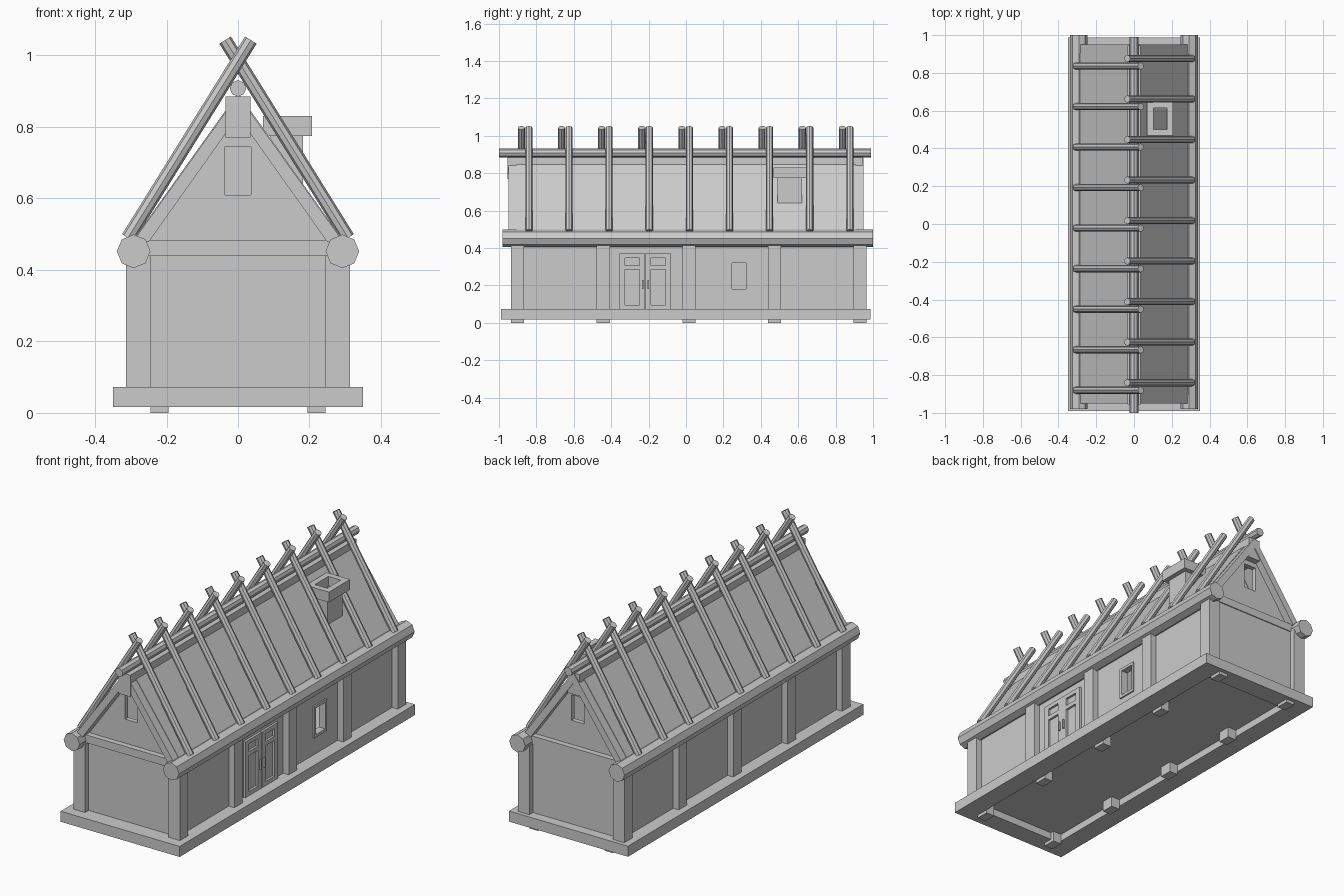
import bpy, bmesh, math
from mathutils import Vector

cube = bpy.data.objects.get("Cube")
if cube:
    bpy.data.objects.remove(cube, do_unlink=True)

GREY = (0.6, 0.6, 0.6, 1)
mat = bpy.data.materials.new("plain_grey")
mat.use_nodes = True
mat.diffuse_color = GREY
bsdf = next(n for n in mat.node_tree.nodes if n.type == 'BSDF_PRINCIPLED')
bsdf.inputs["Base Color"].default_value = GREY
bsdf.inputs["Roughness"].default_value = 0.8


def finish(name, bm):
    bmesh.ops.recalc_face_normals(bm, faces=bm.faces)
    me = bpy.data.meshes.new(name)
    bm.to_mesh(me)
    bm.free()
    me.materials.append(mat)
    ob = bpy.data.objects.new(name, me)
    bpy.context.scene.collection.objects.link(ob)
    return ob


def add_box(bm, x, y, z):
    vs = bmesh.ops.create_cube(bm, size=1)["verts"]
    for v in vs:
        v.co = [(a + b) / 2 + c * abs(b - a) for c, (a, b) in zip(v.co, (x, y, z))]


def boxes(name, items):
    bm = bmesh.new()
    for item in items:
        add_box(bm, *item)
    return finish(name, bm)


def frame(name, x, y, z, t):
    """Rectangular ring lying flat, with wall thickness t."""
    (x0, x1), (y0, y1) = x, y
    return boxes(name, [((x0, x0 + t), y, z), ((x1 - t, x1), y, z),
                        ((x0 + t, x1 - t), (y0, y0 + t), z),
                        ((x0 + t, x1 - t), (y1 - t, y1), z)])


def prism(name, points, y0, y1):
    """Profile in x and z, extruded along y."""
    bm = bmesh.new()
    face = bm.faces.new([bm.verts.new((x, y0, z)) for x, z in points])
    ext = bmesh.ops.extrude_face_region(bm, geom=[face])
    moved = [g for g in ext["geom"] if isinstance(g, bmesh.types.BMVert)]
    bmesh.ops.translate(bm, verts=moved, vec=(0, y1 - y0, 0))
    return finish(name, bm)


def pole(name, a, b, r):
    a, b = Vector(a), Vector(b)
    bm = bmesh.new()
    bmesh.ops.create_cone(bm, cap_ends=True, segments=8, radius1=r, radius2=r,
                          depth=(b - a).length)
    rot = (b - a).to_track_quat('Z', 'Y').to_matrix()
    for v in bm.verts:
        v.co = rot @ v.co + (a + b) / 2
    return finish(name, bm)


SILL_TOP = 0.073
POST_Y = [-0.9 + i * 0.4575 for i in range(5)]

# Base: hanging sill ring, floor and feet
frame("sill", (-0.35, 0.35), (-0.99, 0.987), (0.017, SILL_TOP), 0.105)
boxes("floor", [((-0.25, 0.25), (-0.89, 0.89), (0.055, 0.072))])
boxes("feet", [((s * 0.195, s * 0.245), (y - 0.035, y + 0.035), (0, 0.06))
               for s in (-1, 1) for y in POST_Y])

# Posts along both sides
for s in (-1, 1):
    boxes("left_posts" if s > 0 else "right_posts",
          [((s * 0.245, s * 0.313), (y - 0.035, y + 0.035), (SILL_TOP, 0.44)) for y in POST_Y])

# Walls, with a window opening on the left side
WX, WZ = (0.25, 0.28), (SILL_TOP, 0.45)
WIN_Y, WIN_Z = (0.245, 0.322), (0.18, 0.32)
boxes("left_wall", [(WX, (-0.9, WIN_Y[0]), WZ), (WX, (WIN_Y[1], 0.92), WZ),
                    (WX, WIN_Y, (WZ[0], WIN_Z[0])), (WX, WIN_Y, (WIN_Z[1], WZ[1]))])
boxes("right_wall", [((-0.28, -0.25), (-0.9, 0.92), WZ)])
boxes("front_wall", [((-0.25, 0.25), (-0.905, -0.875), WZ)])
boxes("back_wall", [((-0.25, 0.25), (0.905, 0.935), WZ)])

# Window frame
FX = (0.26, 0.288)
boxes("window_frame", [(FX, (0.23, 0.245), (0.165, 0.335)), (FX, (0.322, 0.335), (0.165, 0.335)),
                       (FX, WIN_Y, (0.165, 0.18)), (FX, WIN_Y, (0.32, 0.335))])

# Double door of stiles, rails and handles
door = []
for y0 in (-0.355, -0.2165):
    y1 = y0 + 0.1365
    door += [((0.28, 0.292), (y, y + 0.03), (SILL_TOP, 0.37)) for y in (y0, y1 - 0.03)]
    door += [((0.28, 0.292), (y0 + 0.03, y1 - 0.03), (z, z + 0.022))
             for z in (SILL_TOP, 0.285, 0.348)]
boxes("double_door", door)
boxes("door_handles", [((0.292, 0.302), (y, y + 0.008), (0.18, 0.23)) for y in (-0.236, -0.205)])

# Eave poles and ridge
for s in (-1, 1):
    pole("left_eave_pole" if s > 0 else "right_eave_pole",
         (s * 0.292, -0.98, 0.452), (s * 0.292, 1.0, 0.452), 0.047)
pole("ridge_pole", (0, -1.0, 0.908), (0, 0.99, 0.908), 0.023)
boxes("ridge_beam", [((-0.035, 0.035), (-0.955, 0.945), (0.77, 0.885))])

# Roof slopes
for s in (-1, 1):
    prism("left_roof" if s > 0 else "right_roof",
          [(s * 0.3, 0.475), (0, 0.895), (0, 0.85), (s * 0.268, 0.475)], -0.905, 0.905)

# Gable ends: tie beam, sloped boards, wall with opening, inner partition
for name, e, c in (("front", -1, 0), ("back", 1, 0.015)):
    out, mid, inn = e * 0.95, e * 0.895 + c, e * 0.87 + c
    boxes(name + "_tie_beam", [((-0.26, 0.26), (e * 0.925 + c, inn), (0.44, 0.482))])
    for s in (-1, 1):
        side = "_left" if s > 0 else "_right"
        prism(name + side + "_barge_board",
              [(s * 0.295, 0.478), (0, 0.89), (0, 0.83), (s * 0.25, 0.478)], out, inn)
        prism(name + side + "_gable",
              [(0, 0.47), (s * 0.265, 0.47), (0, 0.85), (0, 0.745), (s * 0.037, 0.745),
               (s * 0.037, 0.61), (0, 0.61)], mid, inn)
    prism(name + "_partition", [(-0.25, 0.46), (0.25, 0.46), (0, 0.84)], e * 0.79, e * 0.77)

# Crossed rafter poles, the two sides staggered
for s, off in ((1, 0.018), (-1, -0.022)):
    for i in range(9):
        y = off + (i - 4) * 0.2145
        pole("rafter_pole", (s * 0.308, y, 0.49), (s * -0.036, y, 1.043), 0.019)

# Chimney with an open collar
frame("chimney_shaft", (0.09, 0.182), (0.49, 0.62), (0.61, 0.78), 0.01)
frame("chimney_collar", (0.07, 0.207), (0.468, 0.645), (0.775, 0.83), 0.032)
